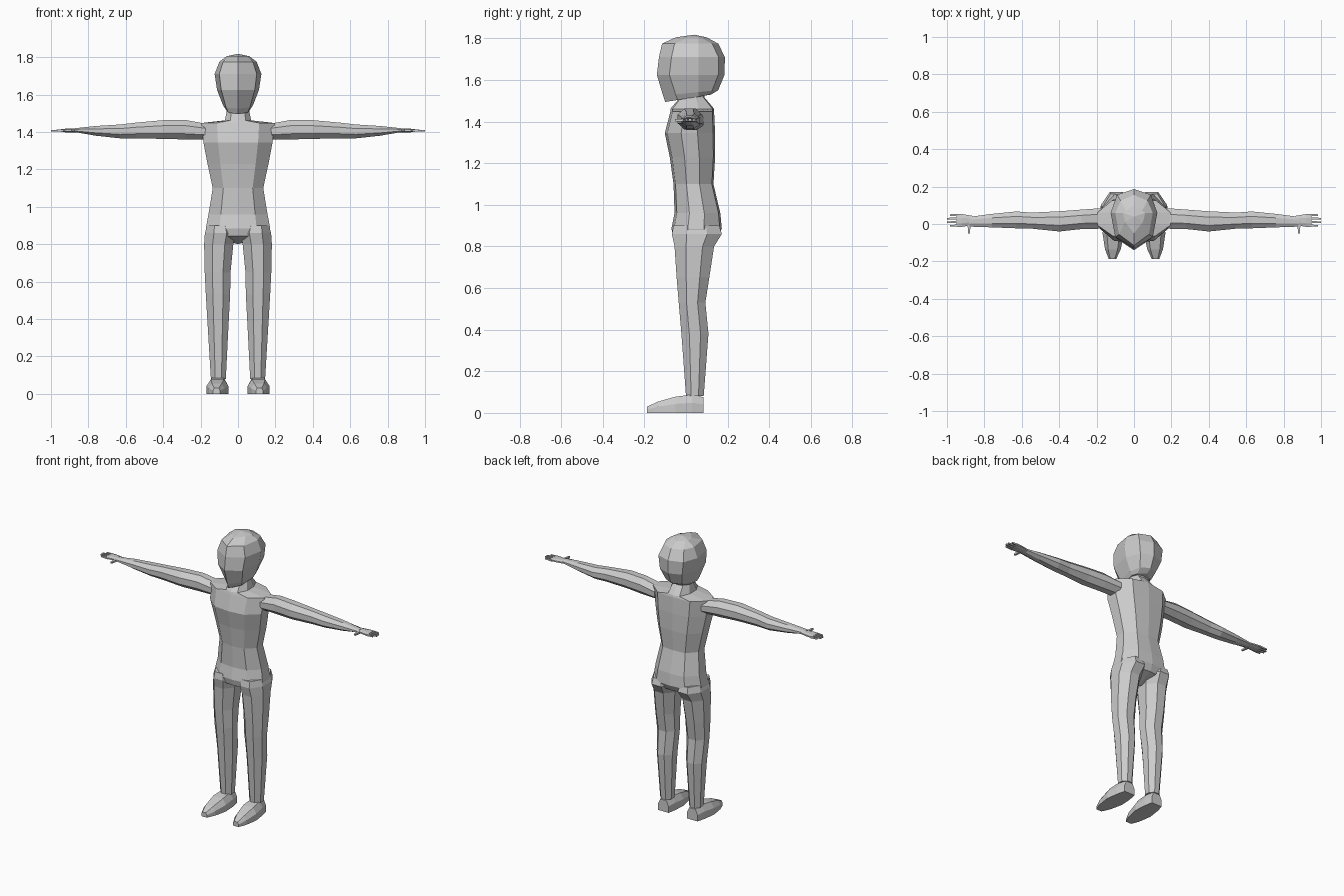
import bpy, bmesh, math
from mathutils import Vector

cube = bpy.data.objects.get("Cube")
if cube:
    bpy.data.objects.remove(cube)

grey = bpy.data.materials.new("plain grey")
grey.use_nodes = True
colour = (0.6, 0.6, 0.6, 1)
grey.diffuse_color = colour
grey.node_tree.nodes["Principled BSDF"].inputs["Base Color"].default_value = colour


def loft(name, rings, start=None, end=None, flip=False):
    """Skin a stack of equal rings; ends close flat or run to a given point."""
    bm = bmesh.new()
    s = -1 if flip else 1
    new = lambda p: bm.verts.new((s * p[0], p[1], p[2]))
    loops = [[new(p) for p in ring] for ring in rings]
    n = len(loops[0])
    for a, b in zip(loops, loops[1:]):
        for i in range(n):
            j = (i + 1) % n
            bm.faces.new((a[i], a[j], b[j], b[i]))
    for loop, tip in ((loops[0], start), (loops[-1], end)):
        if tip:
            t = new(tip)
            for i in range(n):
                bm.faces.new((loop[i], loop[(i + 1) % n], t))
        else:
            bm.faces.new(loop)
    bmesh.ops.recalc_face_normals(bm, faces=bm.faces)
    mesh = bpy.data.meshes.new(name)
    bm.to_mesh(mesh)
    bm.free()
    mesh.materials.append(grey)
    obj = bpy.data.objects.new(name, mesh)
    bpy.context.collection.objects.link(obj)
    return obj


def symmetric(half, z):
    """Close a half outline, front centre to back centre, across x = 0."""
    left = [(x, y, z) for x, y in half]
    return left + [(-x, y, z) for x, y, z in reversed(left[1:-1])]


def body_ring(z, w, front, back):
    mid = (front + back) / 2
    d = (back - front) / 2
    return symmetric([(0, front), (0.58 * w, front + 0.1 * d), (w, mid - 0.35 * d),
                      (w, mid + 0.3 * d), (0.6 * w, back - 0.08 * d), (0, back)], z)


def oval(centre, u, v, sides=8):
    """Polygon ring spanned by two half-axis vectors."""
    c, u, v = Vector(centre), Vector(u), Vector(v)
    turn = [2 * math.pi * (i + 0.5) / sides for i in range(sides)]
    k = 1 / math.cos(math.pi / sides)
    return [c + k * (u * math.cos(t) + v * math.sin(t)) for t in turn]


# Head: height, half width, front, back; the jaw slopes down to the chin
def head_ring(z, w, front, back, chin=0):
    half = [(0, front), (0.8 * w, front + 0.06), (w, 0.06),
            (0.72 * w, back - 0.03), (0, back)]
    ring = symmetric(half, z)
    return [(x, y, z - chin * (0.09 - y)) for x, y, z in ring]


loft("head", [head_ring(*r) for r in (
    (1.525, 0.065, -0.10, 0.12, 0.16), (1.545, 0.08, -0.11, 0.155, 0.1),
    (1.625, 0.112, -0.14, 0.185), (1.71, 0.125, -0.13, 0.187),
    (1.775, 0.10, -0.115, 0.155), (1.805, 0.06, -0.05, 0.10))], end=(0, 0.04, 1.818))

# Torso and neck: height, half width, front, back
loft("torso", [body_ring(*r) for r in (
    (0.845, 0.165, -0.06, 0.15), (0.885, 0.172, -0.07, 0.172),
    (0.96, 0.158, -0.055, 0.165), (1.10, 0.135, -0.06, 0.132),
    (1.23, 0.163, -0.078, 0.14), (1.345, 0.185, -0.102, 0.14),
    (1.448, 0.195, -0.075, 0.135), (1.462, 0.07, -0.075, 0.135),
    (1.515, 0.06, -0.03, 0.09), (1.58, 0.06, -0.03, 0.09))], start=(0, 0.04, 0.80))

# Stations down the leg: height, inner x, outer x, front, back
LEG = ((0.90, 0.03, 0.165, -0.06, 0.16), (0.86, 0.012, 0.177, -0.068, 0.172),
       (0.80, 0.025, 0.181, -0.055, 0.135), (0.65, 0.04, 0.178, -0.045, 0.112),
       (0.53, 0.042, 0.172, -0.035, 0.093), (0.38, 0.05, 0.163, -0.022, 0.108),
       (0.08, 0.065, 0.145, 0.0, 0.085))
# Stations along the arm: x, y centre, y half, z centre, z half
ARM = ((0.17, 0.03, 0.055, 1.402, 0.042), (0.28, 0.025, 0.052, 1.412, 0.052),
       (0.40, 0.014, 0.054, 1.413, 0.05), (0.545, 0.018, 0.043, 1.408, 0.042),
       (0.63, 0.022, 0.045, 1.403, 0.037), (0.76, 0.018, 0.036, 1.406, 0.026),
       (0.88, 0.012, 0.026, 1.41, 0.009))
# Stations along the foot: y, x centre, half width, height
FOOT = ((0.085, 0.105, 0.038, 0.075), (0.03, 0.107, 0.05, 0.088),
        (-0.05, 0.11, 0.058, 0.078), (-0.135, 0.113, 0.042, 0.054),
        (-0.187, 0.115, 0.02, 0.03))

for side, flip in (("left", False), ("right", True)):
    rings = [oval(((a + b) / 2, (f + k) / 2, z), ((b - a) / 2, 0, 0), (0, (k - f) / 2, 0))
             for z, a, b, f, k in LEG]
    loft(side + "_leg", rings, flip=flip)

    rings = [[(c - w, y, 0), (c + w, y, 0), (c + w, y, 0.55 * h),
              (c + 0.6 * w, y, h), (c - 0.6 * w, y, h), (c - w, y, 0.55 * h)]
             for y, c, w, h in FOOT]
    loft(side + "_foot", rings, flip=flip)

    rings = [oval((x, y, z), (0, hy, 0), (0, 0, hz)) for x, y, hy, z, hz in ARM]
    loft(side + "_arm", rings, flip=flip)

    # Flat palm, four fingers and a thumb pointing forward
    palm = [oval((x, 0.019, 1.408), (0, hy, 0), (0, 0, hz))
            for x, hy, hz in ((0.86, 0.024, 0.01), (0.92, 0.034, 0.01), (0.95, 0.035, 0.006))]
    loft(side + "_palm", palm, flip=flip)
    for i, tip in enumerate((0.985, 1.0, 1.0, 0.985)):
        y = -0.009 + 0.019 * i
        finger = [oval((x, y, 1.407), (0, r, 0), (0, 0, r), 4)
                  for x, r in ((0.935, 0.006), (tip, 0.004))]
        loft(f"{side}_finger_{i + 1}", finger, flip=flip)
    thumb = [oval((0.882, y, 1.407), (r, 0, 0), (0, 0, r), 4)
             for y, r in ((0.0, 0.008), (-0.052, 0.005))]
    loft(side + "_thumb", thumb, flip=flip)
